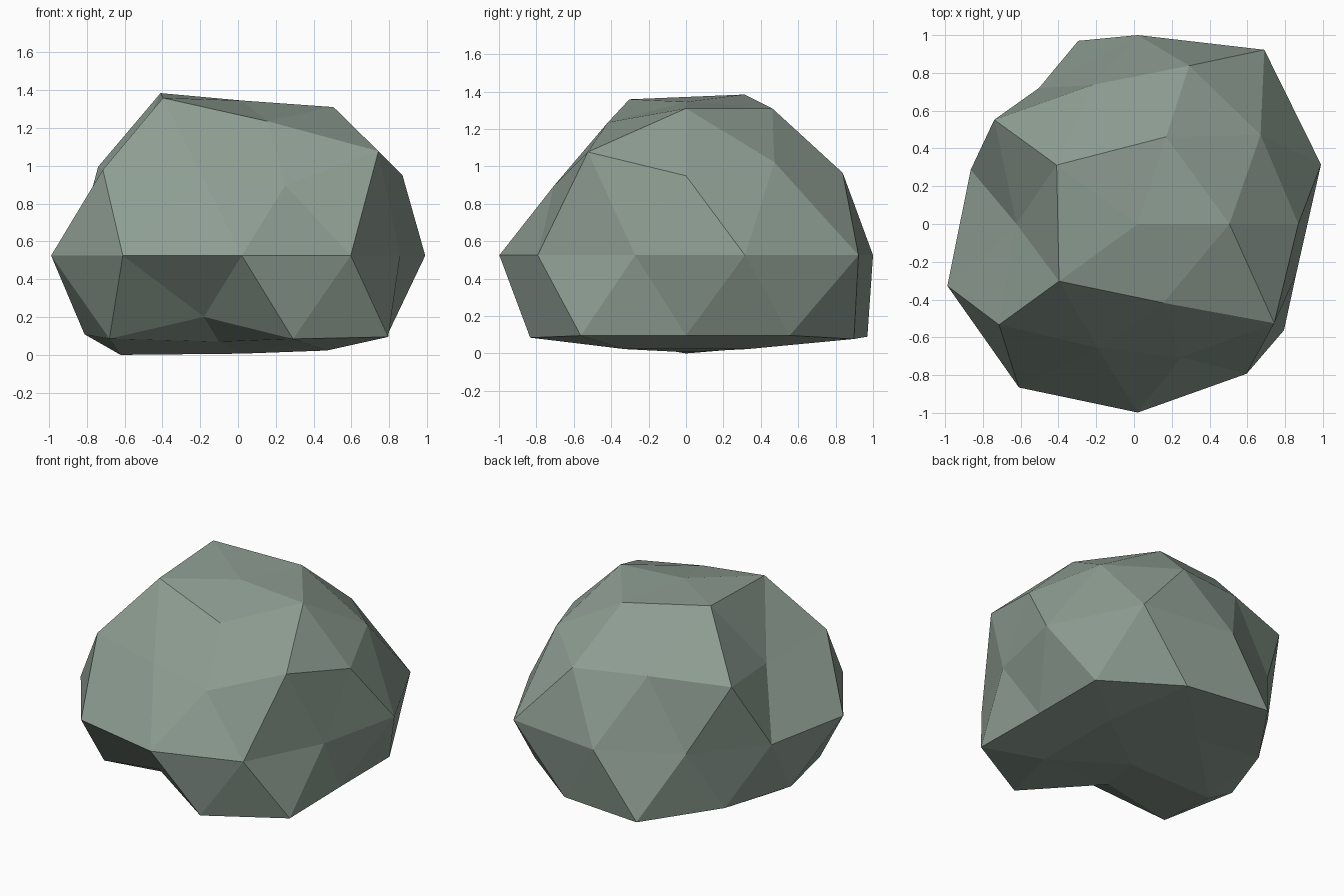
import bpy, bmesh, math

if "Cube" in bpy.data.objects:
    bpy.data.objects.remove(bpy.data.objects["Cube"])

# Radial stretch of each ring of a 42-point icosphere:
# ring height -> (first angle, step, factors counter-clockwise)
RINGS = {
    1.00: (0, 360, [0.82]),
    0.85: (0, 72, [0.923, 0.923, 1.01, 0.98, 0.835]),
    0.53: (36, 72, [0.945, 0.91, 0.755, 0.81, 1.05]),
    0.45: (0, 72, [0.95, 0.985, 1.05, 1.015, 0.83]),
    0.00: (18, 36, [1.02, 1.14, 1.0, 0.89, 0.93, 1.06, 1.07, 0.998, 0.98, 0.88]),
    -0.45: (36, 72, [1.055, 1.14, 0.93, 0.725, 1.07]),
    -0.53: (0, 72, [0.9, 1.11, 0.95, 1.017, 1.03]),
    -0.85: (36, 72, [1.06, 0.95, 1.22, 0.74, 1.06]),
    -1.00: (0, 360, [1.0]),
}
FLOOR, SQUASH = -0.42, 0.17   # below this height the base is flattened


def stretch(co):
    ring = min(RINGS, key=lambda h: abs(h - co.z))
    start, step, factors = RINGS[ring]
    angle = math.degrees(math.atan2(co.y, co.x))
    return factors[round((angle - start) / step) % len(factors)]


# Faceted boulder
bm = bmesh.new()
bmesh.ops.create_icosphere(bm, subdivisions=2, radius=1)
for v in bm.verts:
    v.co *= stretch(v.co)
    if v.co.z < FLOOR:
        v.co.z = FLOOR + (v.co.z - FLOOR) * SQUASH

# Stand it on the ground
low = min(v.co.z for v in bm.verts)
for v in bm.verts:
    v.co.x += 0.02
    v.co.z -= low
bmesh.ops.recalc_face_normals(bm, faces=bm.faces)

mesh = bpy.data.meshes.new("boulder")
bm.to_mesh(mesh)
bm.free()
stone = bpy.data.materials.new("grey green stone")
stone.diffuse_color = (0.27, 0.34, 0.29, 1)
stone.use_nodes = True
stone.node_tree.nodes["Principled BSDF"].inputs["Base Color"].default_value = stone.diffuse_color
mesh.materials.append(stone)
boulder = bpy.data.objects.new("boulder", mesh)
bpy.context.collection.objects.link(boulder)
